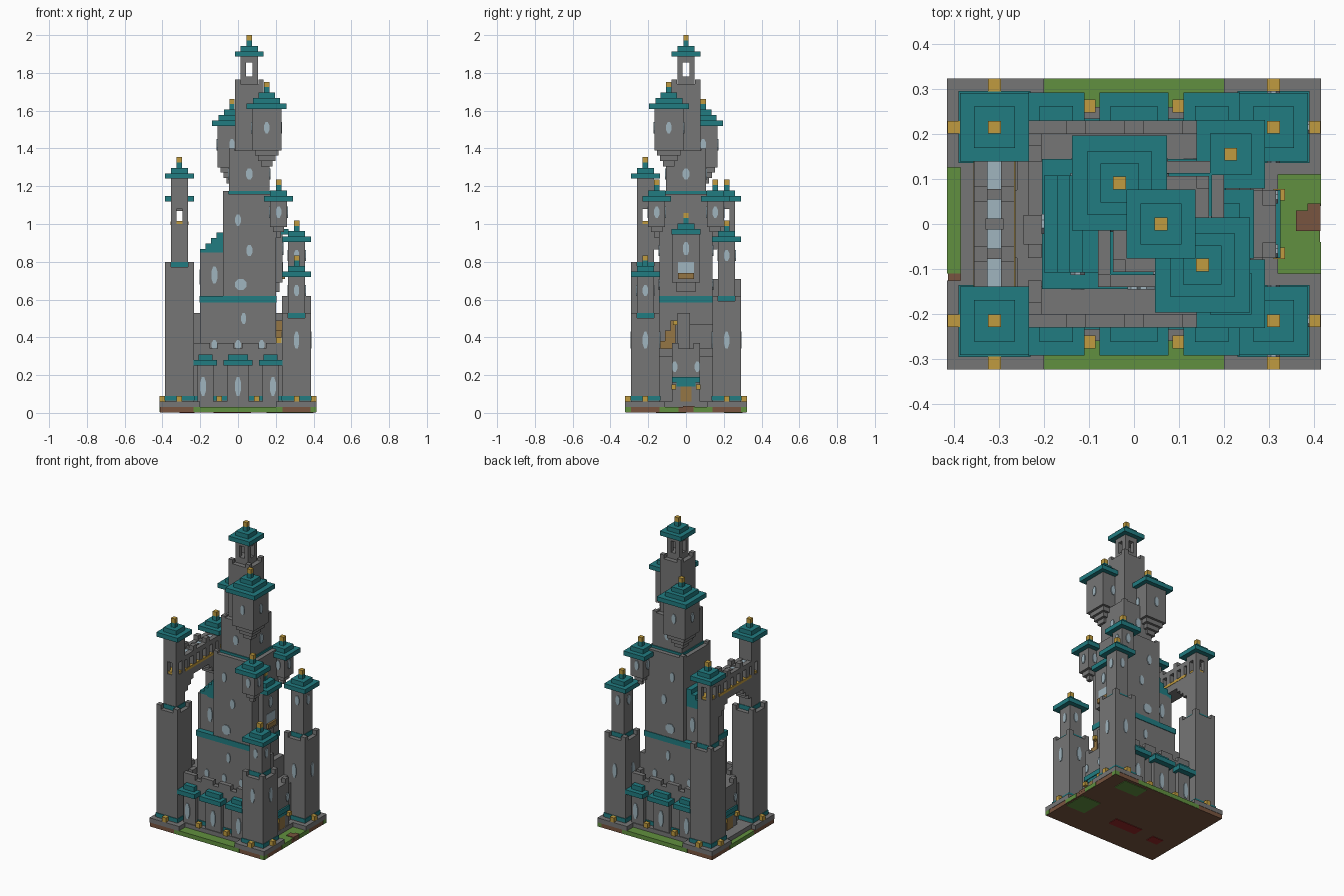
import bpy
import bmesh
from math import pi, cos, sin

cube = bpy.data.objects.get("Cube")
if cube:
    bpy.data.objects.remove(cube)

U = 2 / 70  # edge of one building block


def material(name, colour):
    mat = bpy.data.materials.new(name)
    mat.use_nodes = True
    mat.diffuse_color = (*colour, 1)
    mat.node_tree.nodes["Principled BSDF"].inputs["Base Color"].default_value = (*colour, 1)
    return mat


STONE = material("stone grey", (.18, .18, .18))
TEAL = material("roof teal", (.015, .2, .22))
GOLD = material("gold", (.53, .33, .05))
GLASS = material("pale glass", (.35, .46, .52))
GRASS = material("grass green", (.12, .28, .05))
DIRT = material("dirt brown", (.19, .09, .05))
WOOD = material("wood", (.3, .18, .06))
RED = material("red brick", (.3, .02, .02))


def finish(name, bm, mat):
    mesh = bpy.data.meshes.new(name)
    bm.to_mesh(mesh)
    bm.free()
    mesh.materials.append(mat)
    obj = bpy.data.objects.new(name, mesh)
    bpy.context.collection.objects.link(obj)
    return obj


def blocks(name, mat, *bounds):
    """One object from boxes given as x0, x1, y0, y1, z0, z1."""
    bm = bmesh.new()
    for x0, x1, y0, y1, z0, z1 in bounds:
        verts = bmesh.ops.create_cube(bm, size=1)["verts"]
        bmesh.ops.scale(bm, vec=(x1 - x0, y1 - y0, z1 - z0), verts=verts)
        bmesh.ops.translate(bm, vec=((x0 + x1) / 2, (y0 + y1) / 2, (z0 + z1) / 2), verts=verts)
    return finish(name, bm, mat)


def square(x, y, half, z0, z1):
    return (x - half, x + half, y - half, y + half, z0, z1)


def both_sides(x0, x1, y0, y1, z0, z1):
    """A box and its mirror image across y = 0."""
    return [(x0, x1, y0, y1, z0, z1), (x0, x1, -y1, -y0, z0, z1)]


def roof(name, x, y, z, layers):
    """Stepped roof with a gold finial; every layer is one block high."""
    steps = [square(x, y, U * (layers - i - .5) + (U * .2 if i == 0 else 0), z + i * U, z + (i + 1) * U)
             for i in range(layers)]
    if layers == 3:
        steps[0] = square(x, y, U * 2.67, z, z + U)
        steps[1] = square(x, y, U * 1.6, z + U, z + 2 * U)
    blocks(name + "_roof", TEAL, *steps)
    blocks(name + "_finial", GOLD, square(x, y, U / 2, z + layers * U, z + (layers + 1) * U))


def corners(x, y, half, size, z0, z1):
    """Four corner posts of a square tower."""
    off = half - size / 2
    return [square(x + sx * off, y + sy * off, size / 2, z0, z1) for sx in (-1, 1) for sy in (-1, 1)]


def window(name, axis, plane, along, z, w=U, h=.08):
    """Thin eight-sided pane on a wall facing the x or y axis."""
    bm = bmesh.new()
    rings = []
    for side in (-.004, .004):
        ring = []
        for i in range(8):
            a = pi / 8 + i * pi / 4
            p, q = along + cos(a) * w * .54, z + sin(a) * h * .54
            ring.append(bm.verts.new((plane + side, p, q) if axis == "x" else (p, plane + side, q)))
        rings.append(ring)
        bm.faces.new(ring)
    for i in range(8):
        j = (i + 1) % 8
        bm.faces.new((rings[0][i], rings[0][j], rings[1][j], rings[1][i]))
    bmesh.ops.recalc_face_normals(bm, faces=bm.faces)
    finish(name, bm, GLASS)


def four_windows(name, x, y, half, z, w=U, h=.06):
    for s in (-1, 1):
        window(name + "_window", "x", x + s * half, y, z, w, h)
        window(name + "_window", "y", y + s * half, x, z, w, h)


# Ground: earth, grass verges, stone platform and underside patches
blocks("earth", DIRT, (-.413, .413, -.321, .321, .003, .03))
blocks("grass_verges", GRASS, *both_sides(-.235, .235, .23, .323, .004, .032),
       *both_sides(.385, .415, .29, .323, .004, .03), (-.415, -.38, -.11, .14, .004, .032),
       *both_sides(.3, .415, .04, .14, .004, .032), (.3, .412, -.04, .04, .004, .032))
blocks("path", DIRT, (.36, .414, -.015, .03, .02, .036), (.385, .414, .03, .045, .02, .036))
blocks("platform", STONE, (-.385, -.2, -.323, .323, .03, .06), (-.2, .2, -.26, .26, .03, .06),
       (.2, .32, -.323, .323, .03, .06), *both_sides(.32, .415, .11, .323, .03, .06),
       *both_sides(-.415, -.385, .125, .323, .03, .06))
blocks("underside_brick", RED, (-.13, .07, -.15, -.08, 0, .004), (-.31, -.23, -.16, -.1, 0, .004))
blocks("underside_grass", GRASS, (.26, .4, -.15, 0, 0, .004), (.15, .32, .2, .3, 0, .004))
lamps = [square(sx * .31, sy * .309, U / 2, .06, .09) for sx in (-1, 1) for sy in (-1, 1)]
lamps += [square(sx * .4, sy * .215, U / 2, .06, .09) for sx in (-1, 1) for sy in (-1, 1)]
lamps += [square(x, sy * .262, U / 2, .06, .09) for x in (-.1, .1) for sy in (-1, 1)]
blocks("lamps", GOLD, *lamps)

# Corner towers: wide body, slim shaft, stepped roof
TOWERS = {"front_left_tower": (.31, -.215, .53, .72), "back_left_tower": (.31, .215, .62, .905),
          "back_right_tower": (-.31, .215, .71, 1.12), "front_right_tower": (-.31, -.215, .8, 1.24)}
for name, (x, y, body, top) in TOWERS.items():
    half, slim = .076, .045
    blocks(name + "_body", STONE, square(x, y, half, .06, body - U), *corners(x, y, half, U * 1.1, body - U, body))
    blocks(name + "_bands", TEAL, square(x, y, slim + .003, body - U, body), square(x, y, half + .004, .065, .09))
    if x < 0:
        blocks(name + "_shaft", STONE, square(x, y, slim, body - U, 1), square(x, y, slim, 1.08, top),
               *corners(x, y, slim, U, 1, 1.08))
        blocks(name + "_sill", GOLD, square(x, y, slim - .005, 1, 1.015))
    else:
        blocks(name + "_shaft", STONE, square(x, y, slim, body - U, top))
        four_windows(name, x, y, slim, top - .072)
        four_windows(name, x, y, half, .385, U, .09)
    roof(name, x, y, top, 3)

# Covered bridge between the two right towers
bridge = [(-.355, -.265, -.17, .17, .95, 1)]
sills = []
for x0, x1 in ((-.355, -.325), (-.295, -.265)):
    bridge.append((x0, x1, -.17, .17, 1.07, 1.1))
    for i in range(-2, 3):
        y = i * .066
        bridge.append((x0, x1, y - .017, y + .017, 1, 1.07))
        if i % 2:
            bridge.append((x0, x1, y - .017, y + .017, 1.1, 1.13))
    sills.append((x0 - .002, x1 + .002, -.165, .165, .995, 1.012))
for step in range(3):
    bridge += both_sides(-.355, -.265, .08 + step * U, .17, .95 - (step + 1) * U, .95 - step * U)
bridge += [(-.33, -.29, y - .012, y + .012, 1.07, 1.105) for y in (-.066, 0, .066)]
blocks("bridge", STONE, *bridge)
blocks("bridge_sills", GOLD, *sills)
blocks("bridge_skylight", GLASS, (-.325, -.295, -.17, .17, 1.08, 1.095))

# Lower hall with a crenellated parapet
blocks("hall", STONE, (-.235, .235, -.23, .23, .05, .31))
parapet = []
for i in range(-5, 6):
    height = .34 if i in (-3, 0, 3) else .37
    parapet += both_sides(i * .0427 - .022, i * .0427 + .022, .2, .23, .3, height)
for i in range(-4, 5):
    height = .37 if i % 2 else .34
    for x in (-.22, .22):
        parapet.append((x - .015, x + .015, i * .05 - .025, i * .05 + .025, .3, height))
blocks("parapet", STONE, *parapet)
blocks("hall_base_band", TEAL, (-.24, .24, -.234, .234, .065, .09))

# Side bays with little eaves, front and back
for x, left, right in ((-.185, -.235, -.11), (0, -.077, .077), (.185, .11, .235)):
    for side in (-1, 1):
        lo, hi = sorted((side * .2, side * .255))
        blocks("bay", STONE, (left + .02, right - .02, lo, hi, .05, .26))
        lo, hi = sorted((side * .2, side * .292))
        blocks("bay_eave", TEAL, (left, right, lo, hi, .25, .28),
               (left + .025, right - .025, lo + .03, hi - .03, .28, .31))
        window("bay_window", "y", side * .256, x, .14, .032, .1)

# Gatehouses at both ends
for side in (-1, 1):
    def gate(x0, x1, *rest):
        return (*sorted((side * x0, side * x1)), *rest)
    blocks("gatehouse", STONE, gate(.2, .26, -.14, .14, .05, .34), gate(.26, .315, -.075, .075, .05, .34),
           gate(.26, .285, -.14, .14, .05, .3), *[gate(.285, .315, y - .017, y + .017, .34, .37) for y in (-.058, .058)])
    blocks("gate_door", WOOD, gate(.3, .319, -.03, .03, .05, .14))
    blocks("gate_eave", TEAL, gate(.3, .325, -.075, .075, .16, .19), gate(.3, .32, -.05, .05, .14, .16))
    blocks("gate_lamps", GOLD, *[gate(.31, .335, y - .013, y + .013, .125, .15) for y in (-.065, .065)])
    for y in (-.06, .06):
        window("gate_window", "x", side * .316, y, .245, U, .055)
    blocks("gate_stair_wall", STONE, gate(.19, .245, -.045, .02, .3, .53), gate(.19, .235, .02, .14, .3, .47))
blocks("terrace_stair", WOOD, *[(.2, .24, -.14 + i * U, -.14 + (i + 1) * U, .34, .38 + i * .055) for i in range(3)])
blocks("terrace_lamps", GOLD, square(.215, -.215, U / 2, .37, .4), (.24, .265, -.07, -.045, .465, .49))

# Keep: broad lower stage, main stage, lean-to and upper stages
KX = .06
blocks("keep", STONE, (-.2, .2, -.14, .14, .3, .6), square(KX, 0, .14, .6, 1.16),
       (-.2, -.08, -.108, .108, .6, .85), square(KX, 0, .107, 1.16, 1.39),
       *corners(KX, 0, .107, U, 1.39, 1.4), square(KX, 0, .076, 1.39, 1.74),
       *corners(KX, 0, .076, U, 1.74, 1.765), square(KX, 0, .046, 1.74, 1.78),
       *corners(KX, 0, .046, U, 1.77, 1.86), square(KX, 0, .046, 1.855, 1.89))
blocks("keep_bands", TEAL, (-.204, .204, -.144, .144, .585, .62), square(KX, 0, .113, 1.15, 1.175))
blocks("keep_shoulder_trim", STONE, *corners(KX, 0, .14, U, 1.15, 1.175))
lean_to = [(-.2 + i * U, -.08, -.108, .108, .84 + i * U, .84 + (i + 1) * U) for i in range(4)]
blocks("lean_to_roof", TEAL, *lean_to)
roof("spire", KX, 0, 2 - 4 * U, 3)

# Keep windows, front and back
for side in (-1, 1):
    for x, z, w in ((0, 1.02, .03), (KX, .86, .032), (.015, .68, .06), (.03, .5, .026)):
        window("keep_window", "y", side * .141, x, z, w, .06)
    window("lean_to_window", "y", side * .109, -.125, .73, .032, .09)
    for x in (-.125, 0, .125):
        window("keep_low_window", "y", side * .141, x, .36, .03, .05)
four_windows("keep_upper", KX, 0, .108, 1.265, .035)
window("keep_right_window", "x", -.201, 0, .72, .045, .08)


# Hanging turrets carried on stepped corbels
def hanging(name, x, y, half, z0, z1, layers, steps):
    corbel = [square(x, y, half - (i + 1) * U * .55, z0 - (i + 1) * U, z0 - i * U) for i in range(steps)]
    blocks(name, STONE, square(x, y, half, z0, z1), *corbel)
    four_windows(name, x, y, half + .001, (z0 + z1) / 2 + .01)
    roof(name, x, y, z1, layers)


hanging("great_turret", .152, -.091, .077, 1.39, 1.61, 4, 3)
hanging("lesser_turret", -.032, .091, .077, 1.3, 1.52, 4, 3)
for side in (-1, 1):
    hanging("corner_turret", .215, side * .155, .045, .985, 1.12, 3, 2)

# Oriel on the left face of the keep
blocks("oriel", STONE, (.19, .235, -.075, .075, .69, .95), (.19, .22, -.05, .05, .64, .69))
roof("oriel", .19, 0, .945, 3)
window("oriel_window", "x", .236, 0, .87, .034, .07)
blocks("oriel_pane", GLASS, (.23, .238, -.043, .043, .74, .8))
blocks("oriel_sill", WOOD, (.23, .25, -.043, .043, .71, .74))
